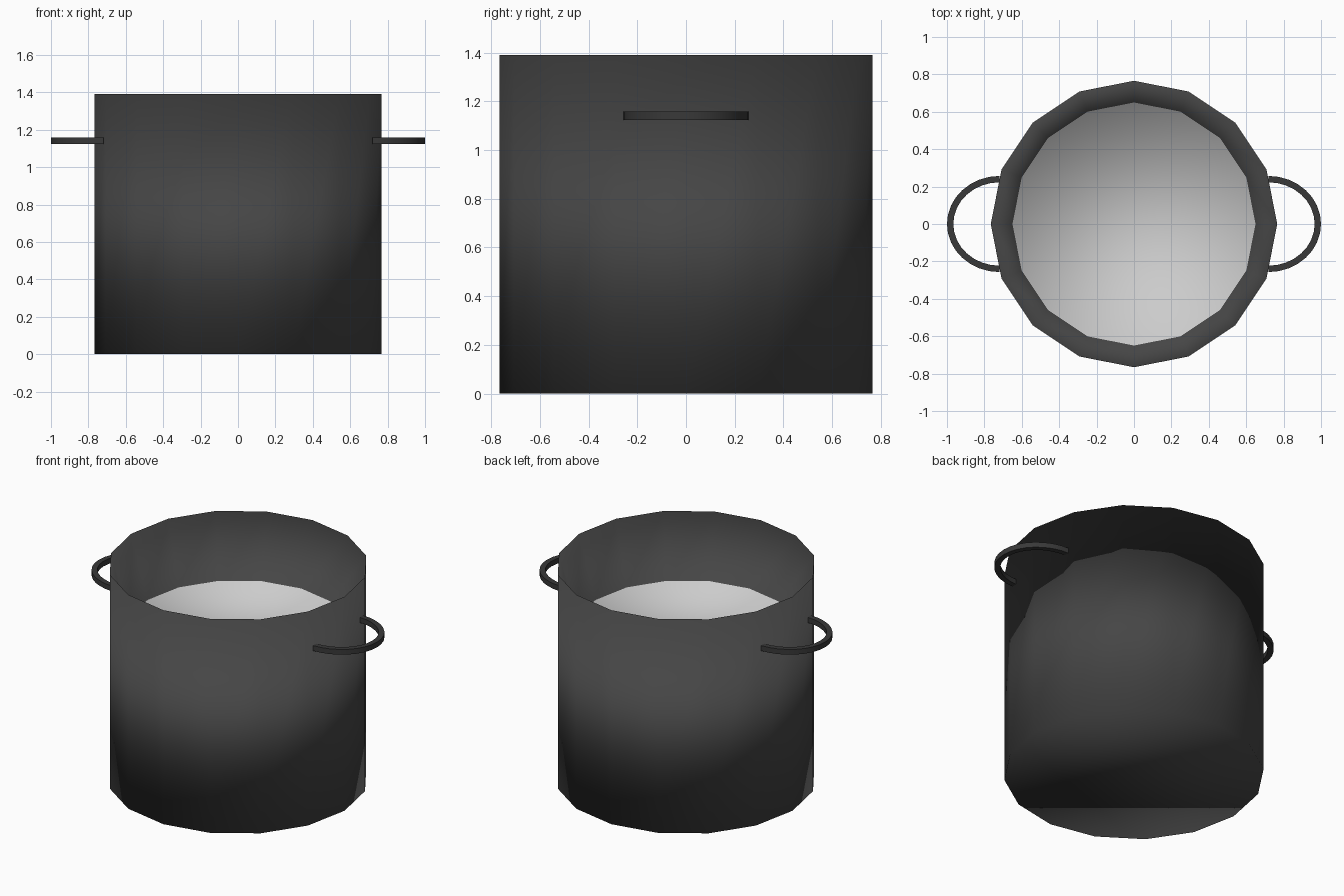
import bpy, bmesh
from math import sin, cos, pi, tau

if "Cube" in bpy.data.objects:
    bpy.data.objects.remove(bpy.data.objects["Cube"])


def material(name, rgb):
    m = bpy.data.materials.new(name)
    m.diffuse_color = (*rgb, 1)
    m.use_nodes = True
    m.node_tree.nodes["Principled BSDF"].inputs["Base Color"].default_value = m.diffuse_color
    return m


DARK = material("dark_metal", (0.06, 0.06, 0.06))
HANDLE = material("handle_metal", (0.04, 0.04, 0.04))
LIGHT = material("light_filling", (0.8, 0.8, 0.8))


def finish(name, bm, mats, smooth):
    bmesh.ops.recalc_face_normals(bm, faces=bm.faces[:])
    for f in bm.faces:
        f.smooth = smooth
    me = bpy.data.meshes.new(name)
    bm.to_mesh(me)
    bm.free()
    for m in mats:
        me.materials.append(m)
    ob = bpy.data.objects.new(name, me)
    bpy.context.collection.objects.link(ob)
    return ob


def bridge(bm, a, b):
    n = len(a)
    for i in range(n):
        j = (i + 1) % n
        bm.faces.new((a[i], a[j], b[j], b[i]))


# Pot: straight 16-sided wall, sharp rim, sloped inside down to the filling
bm = bmesh.new()
SIDES = 16
rings = [[bm.verts.new((r * cos(tau * i / SIDES), r * sin(tau * i / SIDES), z))
          for i in range(SIDES)]
         for r, z in ((0.766, 0), (0.766, 1.39), (0.65, 0.99))]
bridge(bm, rings[0], rings[1])
bridge(bm, rings[1], rings[2])
bm.faces.new(rings[0])
bm.faces.new(rings[2]).material_index = 1
finish("pot_body", bm, [DARK, LIGHT], True)


# Side handles: half loops with a square section
def handle(name, side, segments=16):
    bm = bmesh.new()
    loops = []
    for i in range(segments + 1):
        t = -pi / 2 + pi * i / segments
        loops.append([bm.verts.new((side * (0.718 + (0.265 + d) * cos(t)),
                                    (0.24 + d) * sin(t), 1.141 + h))
                      for d, h in ((-0.017, -0.017), (0.017, -0.017),
                                   (0.017, 0.017), (-0.017, 0.017))])
    for a, b in zip(loops, loops[1:]):
        bridge(bm, a, b)
    bm.faces.new(loops[0])
    bm.faces.new(loops[-1])
    ob = finish(name, bm, [HANDLE], True)
    bpy.ops.object.select_all(action='DESELECT')
    bpy.context.view_layer.objects.active = ob
    ob.select_set(True)
    bpy.ops.object.shade_smooth_by_angle()


handle("right_handle", 1)
handle("left_handle", -1)
